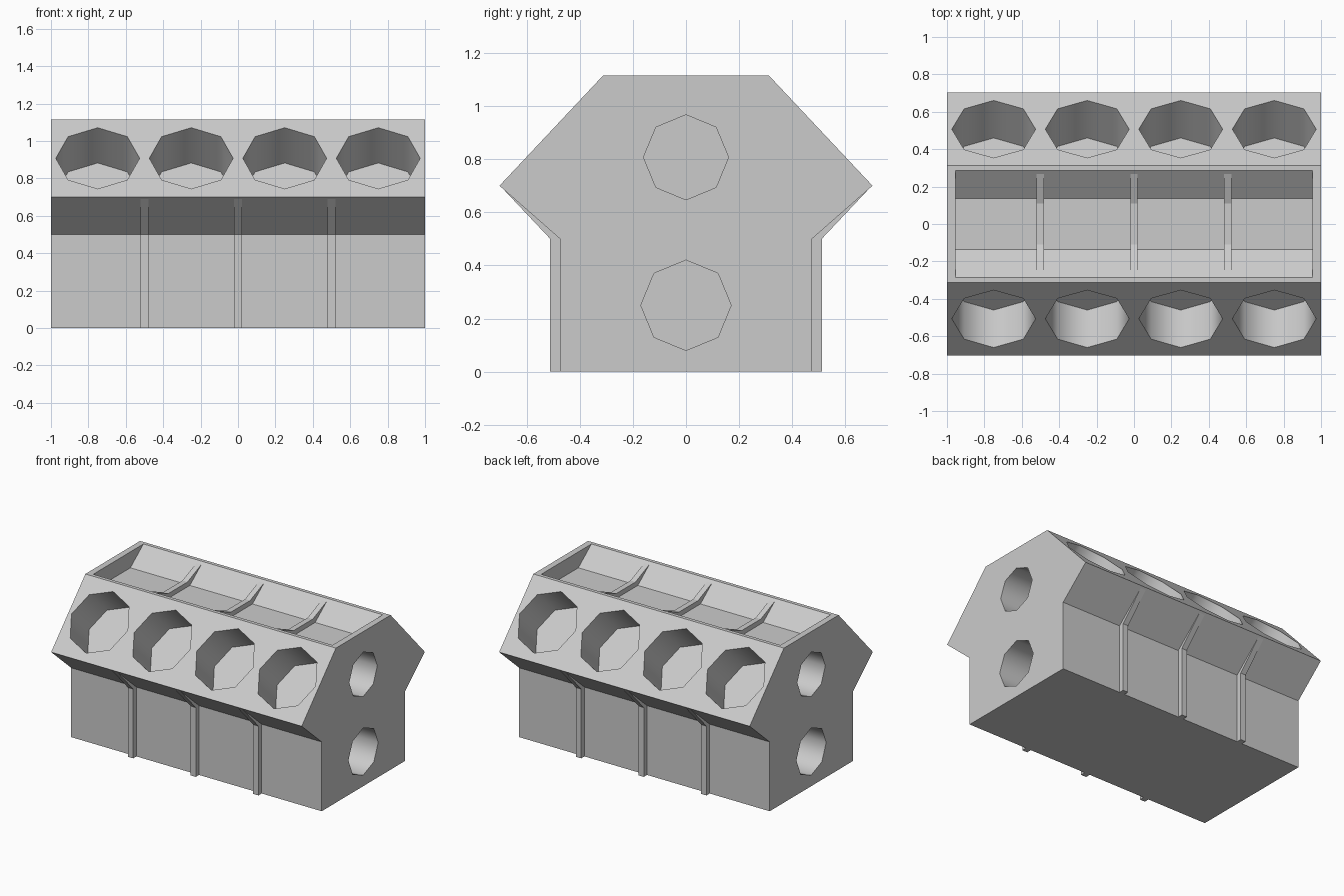
import bpy, bmesh, math
from mathutils import Matrix, Vector

if "Cube" in bpy.data.objects:
    bpy.data.objects.remove(bpy.data.objects["Cube"])


def prism(bm, profile, x0, x1):
    """Extrude a (y, z) profile along x."""
    a = [bm.verts.new((x0, y, z)) for y, z in profile]
    b = [bm.verts.new((x1, y, z)) for y, z in profile]
    faces = [bm.faces.new(a), bm.faces.new(b[::-1])]
    n = len(profile)
    for i in range(n):
        j = (i + 1) % n
        faces.append(bm.faces.new((a[i], b[i], b[j], a[j])))
    bmesh.ops.recalc_face_normals(bm, faces=faces)


def bore(bm, center, direction, radius, depth):
    """Eight-sided hole going inward from a face, with smooth walls."""
    n = Vector(direction).normalized()
    side = Vector((1, 0, 0)) if abs(n.x) < 0.5 else Vector((0, 1, 0))
    rot = Matrix((side, n.cross(side), n)).transposed().to_4x4()
    mid = Vector(center) + n * (0.1 - depth) / 2
    geo = bmesh.ops.create_cone(bm, cap_ends=True, segments=8, radius1=radius,
                                radius2=radius, depth=depth + 0.1,
                                matrix=Matrix.Translation(mid) @ rot)
    for f in {f for v in geo["verts"] for f in v.link_faces}:
        f.smooth = len(f.verts) == 4


def finish(bm, name):
    mesh = bpy.data.meshes.new(name)
    bm.to_mesh(mesh)
    bm.free()
    ob = bpy.data.objects.new(name, mesh)
    bpy.context.collection.objects.link(ob)
    return ob


# Main block with two angled banks
half = [(0.474, 0), (0.474, 0.5), (0.702, 0.7), (0.312, 1.115)]
bm = bmesh.new()
prism(bm, half + [(-y, z) for y, z in reversed(half)], -1, 1)
block = finish(bm, "engine_block")

# Cutters: cylinder bores, shaft holes and top valley
bm = bmesh.new()
for s in (-1, 1):
    for x in (-0.75, -0.25, 0.25, 0.75):
        bore(bm, (x, s * 0.507, 0.9075), (0, s * 0.415, 0.39), 0.224, 0.275)
    bore(bm, (s, 0, 0.807), (s, 0, 0), 0.16, 0.3)
    bore(bm, (s, 0, 0.25), (s, 0, 0), 0.17, 0.3)
prism(bm, [(0.137, 1.0), (0.286, 1.115), (0.286, 1.2),
           (-0.286, 1.2), (-0.286, 1.115), (-0.137, 1.0)], -0.955, 0.955)
cutter = finish(bm, "hole_cutter")
cutter.hide_render = True

mod = block.modifiers.new("holes", "BOOLEAN")
mod.operation = "DIFFERENCE"
mod.solver = "EXACT"
mod.object = cutter
bpy.context.view_layer.objects.active = block
block.select_set(True)
bpy.ops.object.modifier_apply(modifier=mod.name)
bpy.data.objects.remove(cutter)

# Side ribs that follow the wall and fade out along the overhang
bm = bmesh.new()
for x in (-0.5, 0, 0.5):
    for s in (-1, 1):
        rib = [(0.46, 0), (0.511, 0), (0.511, 0.5), (0.698, 0.698), (0.46, 0.51)]
        prism(bm, [(s * y, z) for y, z in rib], x - 0.021, x + 0.021)
finish(bm, "side_ribs")

# Low ribs dividing the valley
bm = bmesh.new()
top = [(0.14, 0.99), (0.284, 1.108), (0.11, 1.035)]
for x in (-0.5, 0, 0.5):
    prism(bm, top + [(-y, z) for y, z in reversed(top)], x - 0.02, x + 0.02)
finish(bm, "valley_ribs")
